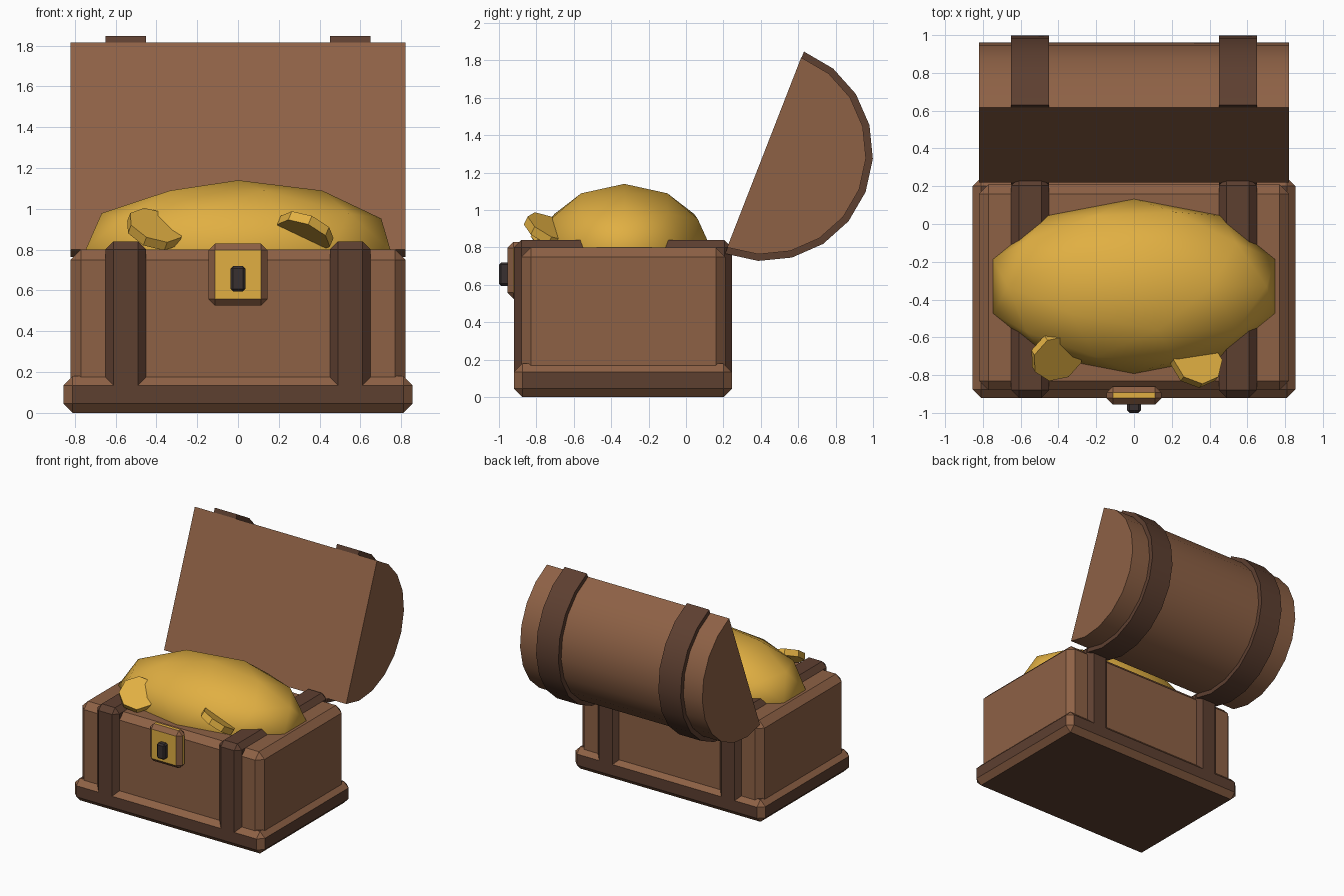
import bpy, bmesh, math
from mathutils import Vector

if "Cube" in bpy.data.objects:
    bpy.data.objects.remove(bpy.data.objects["Cube"])


def material(name, color):
    m = bpy.data.materials.new(name)
    m.diffuse_color = (*color, 1)
    m.use_nodes = True
    m.node_tree.nodes["Principled BSDF"].inputs["Base Color"].default_value = m.diffuse_color
    return m


WOOD = material("wood", (0.27, 0.12, 0.06))
DARK = material("dark_wood", (0.11, 0.05, 0.03))
GOLD = material("gold", (0.75, 0.43, 0.055))
IRON = material("iron", (0.04, 0.03, 0.03))


def add_object(name, bm, *mats):
    bmesh.ops.recalc_face_normals(bm, faces=bm.faces)
    mesh = bpy.data.meshes.new(name)
    bm.to_mesh(mesh)
    bm.free()
    for m in mats:
        mesh.materials.append(m)
    ob = bpy.data.objects.new(name, mesh)
    bpy.context.collection.objects.link(ob)
    return ob


def box(name, lo, hi, bevel, mat, edge_mat=None):
    """Chamfered box between two corners, optionally with its own edge colour."""
    lo, hi = Vector(lo), Vector(hi)
    bm = bmesh.new()
    bmesh.ops.create_cube(bm, size=1)
    for v in bm.verts:
        v.co = (lo + hi) / 2 + v.co * (hi - lo)
    ob = add_object(name, bm, mat, edge_mat or mat)
    mod = ob.modifiers.new("chamfer", 'BEVEL')
    mod.width = bevel
    mod.segments = 1
    mod.material = 1
    return ob


def smooth(ob):
    bpy.ops.object.select_all(action='DESELECT')
    ob.select_set(True)
    bpy.context.view_layer.objects.active = ob
    bpy.ops.object.shade_smooth_by_angle(angle=math.radians(35))


def half_barrel(name, x0, x1, radius, mat, inset=0.0):
    """Half cylinder along x, opened back on its hinge."""
    cy, cz, tilt = 0.418, 1.308, math.radians(68.7)
    bm = bmesh.new()
    ring = []
    for i in range(11):
        a = tilt - math.pi * i / 10
        ring.append(bm.verts.new((x0,
                                  cy + radius * math.cos(a) + inset * math.sin(tilt),
                                  cz + radius * math.sin(a) - inset * math.cos(tilt))))
    face = bm.faces.new(ring)
    ext = bmesh.ops.extrude_face_region(bm, geom=[face])
    bmesh.ops.translate(bm, vec=(x1 - x0, 0, 0),
                        verts=[g for g in ext['geom'] if isinstance(g, bmesh.types.BMVert)])
    smooth(add_object(name, bm, mat))


def coin(name, centre, normal):
    bm = bmesh.new()
    bmesh.ops.create_cone(bm, cap_ends=True, segments=8, radius1=0.14, radius2=0.14, depth=0.05)
    ob = add_object(name, bm, GOLD)
    ob.location = centre
    ob.rotation_euler = Vector(normal).to_track_quat('Z', 'Y').to_euler()


# chest body and plinth
box("chest_body", (-0.82, -0.88, 0.02), (0.82, 0.21, 0.80), 0.05, WOOD)
box("base_trim", (-0.855, -0.92, 0), (0.855, 0.245, 0.18), 0.045, DARK, WOOD)

# lid, with straps on both lid and body
half_barrel("lid", -0.82, 0.82, 0.545, WOOD)
for side, x in (("left", -0.55), ("right", 0.55)):
    box("body_strap_" + side, (x - 0.1, -0.92, 0.03), (x + 0.1, 0.245, 0.84), 0.04, DARK)
    half_barrel("lid_strap_" + side, x - 0.1, x + 0.1, 0.58, DARK, inset=0.002)

# latch
box("latch_plate", (-0.145, -0.955, 0.525), (0.145, -0.86, 0.83), 0.033, GOLD, WOOD)
box("keyhole", (-0.036, -1.0, 0.595), (0.036, -0.94, 0.72), 0.012, IRON)

# treasure pile
bm = bmesh.new()
bmesh.ops.create_icosphere(bm, subdivisions=2, radius=1)
for v in bm.verts:
    v.co = (v.co.x * 0.785, v.co.y * 0.462 - 0.33, v.co.z * 0.34 + 0.80)
smooth(add_object("gold_pile", bm, GOLD))

# loose coins
coin("coin_left", (-0.41, -0.70, 0.90), (0.3, -0.52, 0.8))
coin("coin_right", (0.33, -0.73, 0.89), (0.35, 0.42, 0.83))
